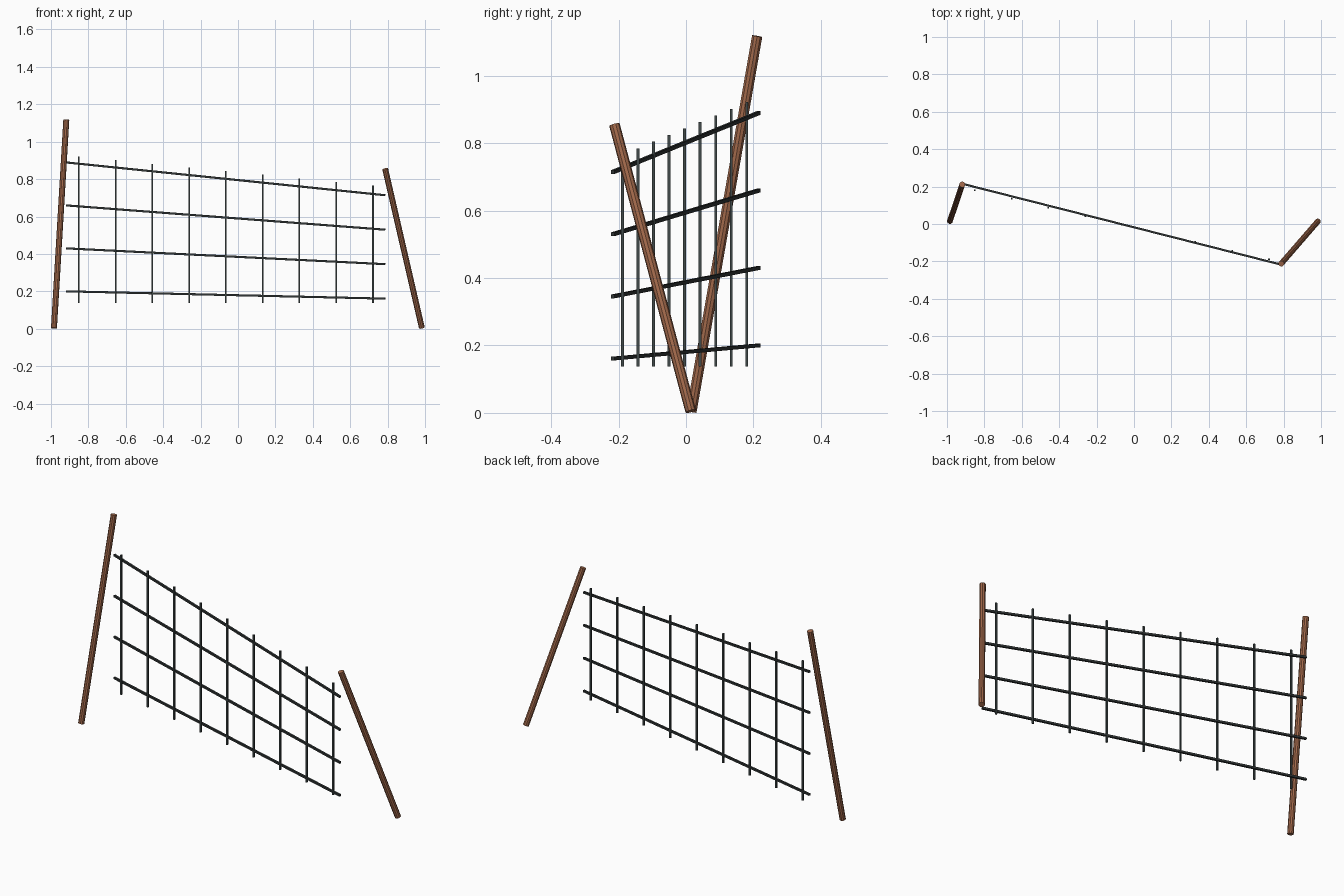
import bpy
from math import pi, sqrt
from mathutils import Vector, Matrix

if "Cube" in bpy.data.objects:
    bpy.data.objects.remove(bpy.data.objects["Cube"])


def material(name, rgb):
    m = bpy.data.materials.new(name)
    m.diffuse_color = (*rgb, 1)
    m.use_nodes = True
    m.node_tree.nodes["Principled BSDF"].inputs["Base Color"].default_value = m.diffuse_color
    return m


wood = material("wood", (0.36, 0.14, 0.07))
iron = material("dark_iron", (0.03, 0.036, 0.036))
wire = material("wire", (0.05, 0.066, 0.066))


def rod(name, a, b, radius, sides, mat):
    """Straight prism between two points; four sides gives a square bar."""
    a, b = Vector(a), Vector(b)
    d = b - a
    bpy.ops.mesh.primitive_cylinder_add(vertices=sides, radius=radius,
                                        depth=d.length, location=(a + b) / 2)
    o = bpy.context.object
    o.name = name
    if sides == 4:
        o.data.transform(Matrix.Rotation(pi / 4, 4, 'Z'))
    o.rotation_euler = d.to_track_quat('Z', 'Y').to_euler()
    o.data.materials.append(mat)
    return o


# Two leaning wooden posts
rod("left_post", (-0.984, 0.016, 0.003), (-0.918, 0.211, 1.117), 0.016, 10, wood)
rod("right_post", (0.983, 0.014, 0.005), (0.787, -0.212, 0.854), 0.016, 10, wood)

# Four square rails that converge toward the right
for i in range(4):
    rod(f"rail_{i + 1}", (-0.918, 0.215, 0.2 + 0.2297 * i),
        (0.786, -0.217, 0.161 + 0.1843 * i), 0.0055 * sqrt(2), 4, iron)

# Nine square uprights with descending tops
for i in range(9):
    x, y = -0.851 + 0.1966 * i, 0.18 - 0.046 * i
    rod(f"upright_{i + 1}", (x, y, 0.137), (x, y, 0.921 - 0.0195 * i),
        0.0042 * sqrt(2), 4, wire)
